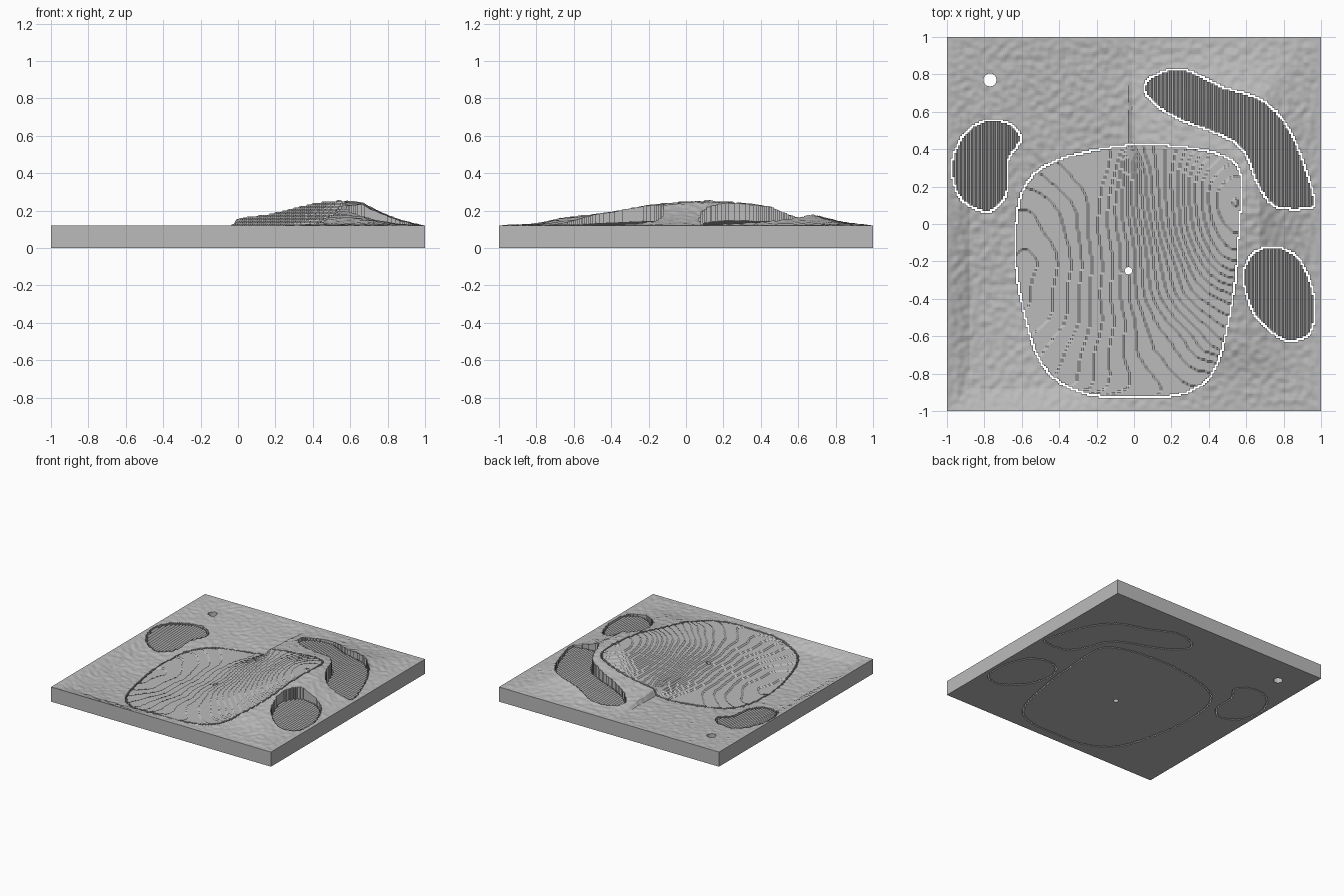
import bpy
import math
from mathutils import Vector, noise
from mathutils.geometry import interpolate_bezier

if "Cube" in bpy.data.objects:
    bpy.data.objects.remove(bpy.data.objects["Cube"])

N = 200            # cells per side
CELL = 2 / N
RIM = 0.12         # slab height at the border
STEP = 0.008       # terrace height of the green

grey = bpy.data.materials.new("plain grey")
grey.use_nodes = True
grey.diffuse_color = (0.5, 0.5, 0.5, 1)
grey.node_tree.nodes["Principled BSDF"].inputs["Base Color"].default_value = grey.diffuse_color

# Outlines of the inserts
GREEN = [(-.64, -.1), (-.6, .18), (-.45, .33), (-.1, .42), (.25, .42), (.5, .36), (.58, .25),
         (.57, 0), (.54, -.35), (.45, -.75), (.3, -.9), (0, -.935), (-.3, -.9), (-.5, -.75), (-.61, -.4)]
LEFT_BUNKER = [(-.98, .3), (-.93, .46), (-.8, .56), (-.66, .54), (-.6, .45), (-.67, .33),
               (-.68, .15), (-.78, .06), (-.93, .13)]
RIGHT_BUNKER = [(.58, -.25), (.65, -.14), (.78, -.12), (.9, -.2), (.97, -.4), (.95, -.58),
                (.82, -.63), (.67, -.53), (.6, -.4)]
LONG_BUNKER = [(.05, .74), (.13, .81), (.27, .83), (.47, .74), (.7, .66), (.85, .48), (.97, .14),
               (.93, .08), (.75, .09), (.66, .2), (.55, .42), (.25, .55), (.1, .64)]
HOLES = [(-.77, .77, .035), (-.03, -.25, .02)]


def smooth_loop(points):
    """Closed smooth curve through the points."""
    pts = [Vector((x, y, 0)) for x, y in points]
    n, out = len(pts), []
    for k in range(n):
        a, b, c, d = (pts[(k + s) % n] for s in (-1, 0, 1, 2))
        out += interpolate_bezier(b, b + (c - a) / 6, c - (d - b) / 6, c, 9)[:-1]
    return out


def cells_inside(points):
    """Grid cells whose centre lies inside the outline, row by row."""
    loop, cells = smooth_loop(points), set()
    for j in range(N):
        y = (j + 0.5) * CELL - 1
        cuts = sorted(p.x + (y - p.y) / (q.y - p.y) * (q.x - p.x)
                      for p, q in zip(loop, loop[1:] + loop[:1]) if (p.y > y) != (q.y > y))
        for lo, hi in zip(cuts[::2], cuts[1::2]):
            cells.update((i, j) for i in range(N) if lo < (i + 0.5) * CELL - 1 < hi)
    return cells


def shrink(cells):
    """Drop the outer ring of cells, which leaves a thin gap."""
    return {(i, j) for i, j in cells
            if all((i + a, j + b) in cells for a in (-1, 0, 1) for b in (-1, 0, 1))}


def bell(x, y, cx, cy, sx, sy):
    return math.exp(-((x - cx) / sx) ** 2 / 2 - ((y - cy) / sy) ** 2 / 2)


def land(x, y):
    """Rolling ground: hill, basin and a fold behind the green."""
    d = 1 - max(abs(x), abs(y))
    hill = 0.13 * bell(x, y, .55, .1, .3, .48) * min(1, d / .33)
    basin = 0.07 * bell(x, y, -.6, -.3, .35, .6) * min(1, d / .12)
    if y > .42:
        taper, width = max(0, (.95 - y) / .53), .008
    else:
        taper, width = max(0, 1 - (.42 - y) / .6), .008 + (.42 - y) * .6
    u = x + .02
    fold = 0.024 * math.tanh(u / width) * taper * math.exp(-(u / .3) ** 2)
    wiggle = 0.006 * noise.noise((x * 4, y * 4, 3)) * min(1, d / .15)
    return RIM + hill - basin + fold + wiggle


def rough_height(x, y):
    d = 1 - max(abs(x), abs(y))
    return land(x, y) + 0.006 * noise.noise((x * 26, y * 26, 0)) * min(1, d / .04)


def green_height(x, y):
    return round(land(x, y) / STEP) * STEP


def sand_height(x, y):
    h = land(x, y)
    ridge = 0.012 * (round((x + 1) / CELL) % 2)
    return min(h, RIM + (h - RIM) / 4) - 0.014 + ridge


def grid_point(i, j):
    """Grid corner, pulled onto the rim of a round hole when close to it."""
    p = Vector((i * CELL - 1, j * CELL - 1))
    for cx, cy, r in HOLES:
        off = p - Vector((cx, cy))
        if abs(off.length - r) < CELL * 0.7:
            return Vector((cx, cy)) + off.normalized() * r
    return p


def build(name, cells, height):
    """Solid with a shaped top, flat underside and upright walls."""
    verts, faces, index = [], [], {}

    def corner(i, j):
        if (i, j) not in index:
            index[i, j] = len(verts)
            p = grid_point(i, j)
            z = height(i * CELL - 1, j * CELL - 1)
            verts.extend([(p.x, p.y, z), (p.x, p.y, 0)])
        return index[i, j]

    for i, j in sorted(cells):
        ring = [corner(i, j), corner(i + 1, j), corner(i + 1, j + 1), corner(i, j + 1)]
        faces.append(ring)
        faces.append([v + 1 for v in reversed(ring)])
        for k, (a, b) in enumerate([(0, -1), (1, 0), (0, 1), (-1, 0)]):
            if (i + a, j + b) not in cells:
                p, q = ring[k], ring[(k + 1) % 4]
                faces.append([p + 1, q + 1, q, p])
    mesh = bpy.data.meshes.new(name)
    mesh.from_pydata(verts, [], faces)
    mesh.materials.append(grey)
    mesh.update()
    obj = bpy.data.objects.new(name, mesh)
    bpy.context.collection.objects.link(obj)


# Round holes through the slab and the green
drilled = {(i, j) for i in range(N) for j in range(N)
           if any(math.hypot((i + .5) * CELL - 1 - cx, (j + .5) * CELL - 1 - cy) < r
                  for cx, cy, r in HOLES)}

# Inserts, each set into its own opening in the slab
ground = {(i, j) for i in range(N) for j in range(N)} - drilled
for name, outline, height in [("putting_green", GREEN, green_height),
                              ("left_bunker", LEFT_BUNKER, sand_height),
                              ("right_bunker", RIGHT_BUNKER, sand_height),
                              ("long_bunker", LONG_BUNKER, sand_height)]:
    opening = cells_inside(outline)
    ground -= opening
    build(name, shrink(opening) - drilled, height)

# Surrounding ground slab
build("rough_ground", ground, rough_height)
